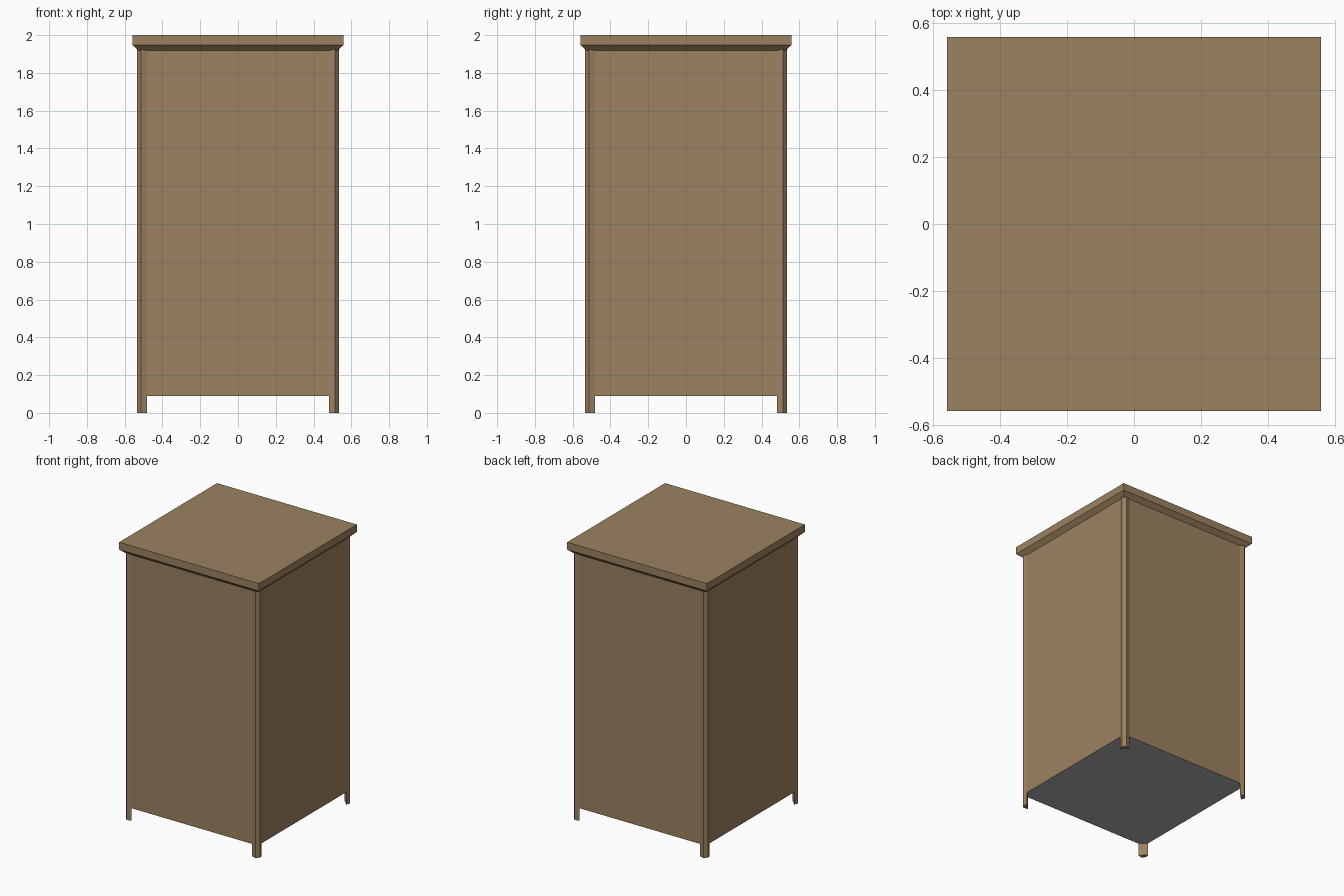
import bpy, bmesh, math

if "Cube" in bpy.data.objects:
    bpy.data.objects.remove(bpy.data.objects["Cube"])


def material(name, rgb):
    m = bpy.data.materials.new(name)
    m.diffuse_color = (*rgb, 1.0)
    m.use_nodes = True
    m.node_tree.nodes["Principled BSDF"].inputs["Base Color"].default_value = m.diffuse_color
    return m


brown = material("wood brown", (0.333, 0.223, 0.119))
grey = material("underside grey", (0.42, 0.42, 0.42))


def loft(name, rings, mats):
    """Closed solid through (z, outline) rings with equal point counts."""
    bm = bmesh.new()
    loops = [[bm.verts.new((x, y, z)) for x, y in pts] for z, pts in rings]
    n = len(loops[0])
    for a, b in zip(loops, loops[1:]):
        for i in range(n):
            j = (i + 1) % n
            bm.faces.new((a[i], a[j], b[j], b[i]))
    bm.faces.new(loops[0][::-1])
    bm.faces.new(loops[-1])
    bmesh.ops.recalc_face_normals(bm, faces=bm.faces)
    mesh = bpy.data.meshes.new(name)
    bm.to_mesh(mesh)
    bm.free()
    ob = bpy.data.objects.new(name, mesh)
    bpy.context.collection.objects.link(ob)
    for m in mats:
        mesh.materials.append(m)
    return ob


def square(h):
    return [(-h, -h), (h, -h), (h, h), (-h, h)]


WALL, INNER = 0.527, 0.482   # wall plane, and where the corner posts begin
BASE, EAVE = 0.09, 1.918

# Cabinet body: square plan with cut corners, grey underside
plan = [(-INNER, -WALL), (INNER, -WALL), (WALL, -INNER), (WALL, INNER),
        (INNER, WALL), (-INNER, WALL), (-WALL, INNER), (-WALL, -INNER)]
body = loft("cabinet_body", [(BASE, plan), (EAVE, plan)], [brown, grey])
for p in body.data.polygons:
    if p.normal.z < -0.9:
        p.material_index = 1

# Corner posts: half hexagons that run down to form the feet
post = [(INNER, WALL), (WALL, INNER), (0.5355, 0.513), (0.513, 0.5355)]
for sx, front_back in ((1, "back"), (-1, "front")):
    for sy, side in ((1, "right"), (-1, "left")):
        pts = [(x * sy, y * sx) for x, y in post]
        loft(f"{front_back}_{side}_post", [(0.0, pts), (1.935, pts)], [brown])

# Lid: flat slab with a bevelled lower edge
loft("lid", [(EAVE, square(WALL)), (1.947, square(0.558)),
             (2.0, square(0.558))], [brown])
